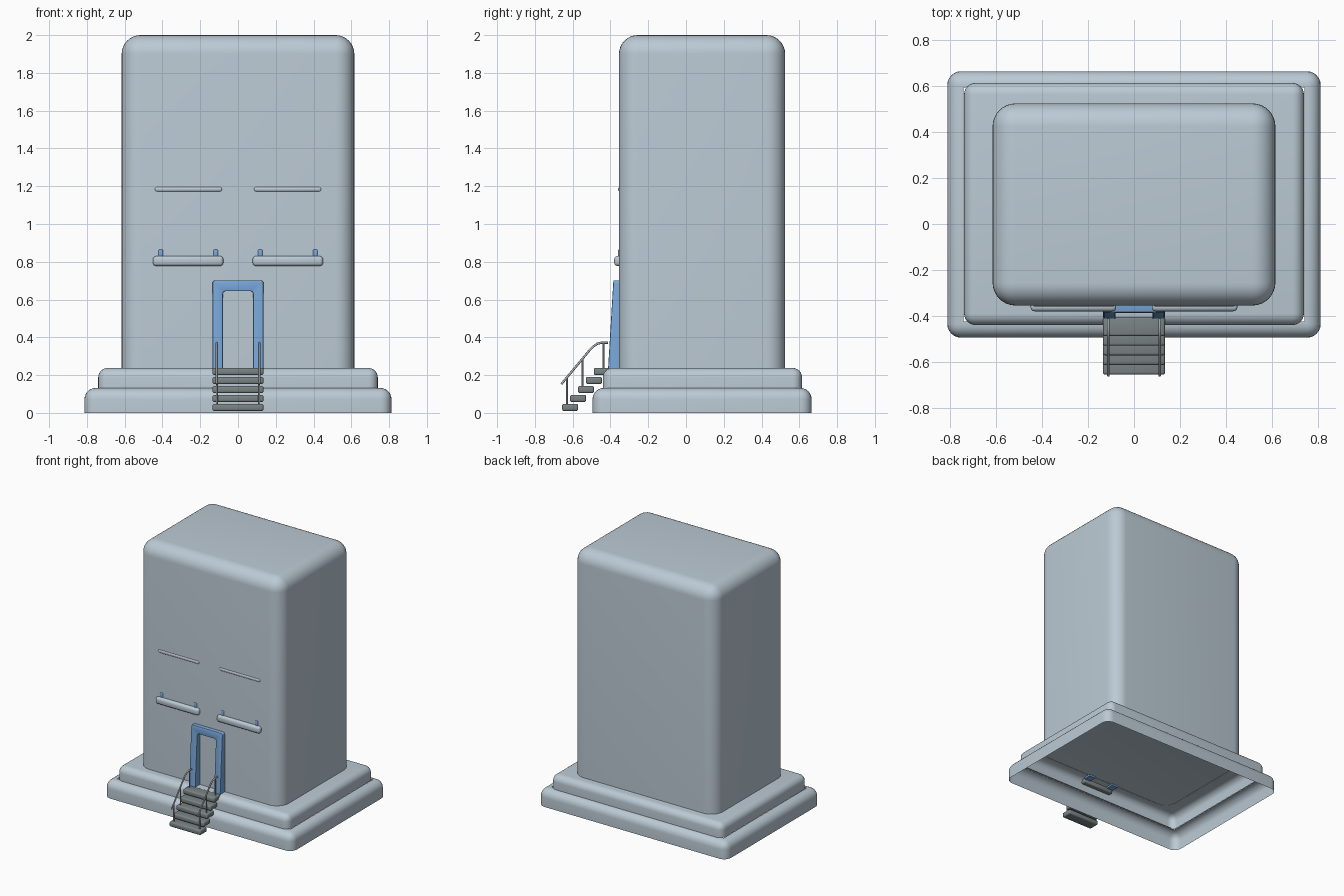
import bpy, bmesh, math
from mathutils import Vector

cube = bpy.data.objects.get("Cube")
if cube:
    bpy.data.objects.remove(cube, do_unlink=True)


def material(name, rgb):
    m = bpy.data.materials.new(name)
    m.use_nodes = True
    m.diffuse_color = (*rgb, 1)
    m.node_tree.nodes["Principled BSDF"].inputs["Base Color"].default_value = (*rgb, 1)
    return m


STONE = material("pale blue grey stone", (0.50, 0.59, 0.66))
BLUE = material("blue trim", (0.19, 0.39, 0.70))
STEP = material("dark grey steps", (0.20, 0.23, 0.235))
RAIL = material("grey rail metal", (0.42, 0.47, 0.50))


def finish(name, bm, mat, angle=40):
    bmesh.ops.recalc_face_normals(bm, faces=bm.faces)
    mesh = bpy.data.meshes.new(name)
    bm.to_mesh(mesh)
    bm.free()
    mesh.materials.append(mat)
    ob = bpy.data.objects.new(name, mesh)
    bpy.context.collection.objects.link(ob)
    bpy.ops.object.select_all(action='DESELECT')
    ob.select_set(True)
    bpy.context.view_layer.objects.active = ob
    bpy.ops.object.shade_smooth_by_angle(angle=math.radians(angle))


def box(name, lo, hi, mat, bevel, segments=3, open_bottom=False, ledge=0):
    """Rounded box; it can be open below, and its top cut back to a ledge."""
    bm = bmesh.new()
    bmesh.ops.create_cube(bm, size=1)
    lo, hi = Vector(lo), Vector(hi)
    for v in bm.verts:
        v.co = Vector(l + (c + 0.5) * (h - l) for l, c, h in zip(lo, v.co, hi))
    edges = list(bm.edges)
    if open_bottom:
        edges = [e for e in edges if max(v.co.z for v in e.verts) > lo.z + 1e-4]
    bmesh.ops.bevel(bm, geom=edges, offset=bevel, segments=segments,
                    profile=0.5, affect='EDGES', clamp_overlap=True)
    if open_bottom:
        floor = [f for f in bm.faces if all(v.co.z < lo.z + 1e-4 for v in f.verts)]
        bmesh.ops.delete(bm, geom=floor, context='FACES_ONLY')
    if ledge:
        top = [f for f in bm.faces if all(v.co.z > hi.z - 1e-4 for v in f.verts)]
        bmesh.ops.inset_region(bm, faces=top, thickness=ledge)
        bmesh.ops.delete(bm, geom=top, context='FACES')
    finish(name, bm, mat)


# Hollow plinths, open to each other, and the main block
box("lower_plinth", (-0.813, -0.495, 0), (0.813, 0.665, 0.132), STONE, 0.06, 6, True, 0.014)
box("upper_plinth", (-0.74, -0.44, 0.13), (0.74, 0.614, 0.238), STONE, 0.05, 6, True)
box("main_block", (-0.616, -0.355, 0.236), (0.616, 0.525, 2.0), STONE, 0.1, 8, True)

# Door frame: an arch thicker at the foot, with rounded corners and front rims
FOOT, HEAD = 0.225, 0.702
outline = [(-0.135, FOOT), (-0.135, HEAD), (0.135, HEAD), (0.135, FOOT),
           (0.08, FOOT), (0.08, 0.645), (-0.08, 0.645), (-0.08, FOOT)]
bm = bmesh.new()
front = [bm.verts.new((x, -0.413 + (z - FOOT) * 0.06, z)) for x, z in outline]
back = [bm.verts.new((x, -0.345, z)) for x, z in outline]
bm.faces.new(front)
bm.faces.new(back[::-1])
corners = []
for i in range(len(outline)):
    j = (i + 1) % len(outline)
    bm.faces.new((front[j], front[i], back[i], back[j]))
    if outline[i][1] > FOOT:
        corners.append(bm.edges.get((front[i], back[i])))
bmesh.ops.recalc_face_normals(bm, faces=bm.faces)
bmesh.ops.bevel(bm, geom=corners, offset=0.016, segments=4, profile=0.5, affect='EDGES')
rims = [e for e in bm.edges if all(v.co.y < -0.37 for v in e.verts)
        and max(v.co.z for v in e.verts) > FOOT + 0.01]
bmesh.ops.bevel(bm, geom=rims, offset=0.005, segments=2, profile=0.5, affect='EDGES')
finish("door_frame", bm, BLUE)

# Window sills, frame ends and lintels on both sides
for side, s in (("left", 1), ("right", -1)):
    def pair(name, x0, x1, y, z0, z1, mat, bevel):
        xs = sorted((s * x0, s * x1))
        box(side + name, (xs[0], y, z0), (xs[1], -0.33, z1), mat, bevel)

    pair("_window_sill", 0.078, 0.45, -0.38, 0.778, 0.83, STONE, 0.016)
    pair("_lintel", 0.083, 0.442, -0.36, 1.17, 1.198, STONE, 0.012)
    pair("_inner_window_post", 0.105, 0.13, -0.36, 0.82, 0.865, BLUE, 0.006)
    pair("_outer_window_post", 0.397, 0.422, -0.36, 0.82, 0.865, BLUE, 0.006)

# Flight of five separate treads
for i in range(5):
    y, z = -0.656 + i * 0.042, 0.01 + i * 0.0475
    box(f"step_{i + 1}", (-0.135, y, z), (0.135, y + 0.085, z + 0.038), STEP, 0.01, 3)


def rod(name, points, radius):
    curve = bpy.data.curves.new(name, 'CURVE')
    curve.dimensions = '3D'
    curve.bevel_depth = radius
    curve.bevel_resolution = 2
    curve.use_fill_caps = True
    spline = curve.splines.new('POLY')
    spline.points.add(len(points) - 1)
    for p, co in zip(spline.points, points):
        p.co = (*co, 1)
    curve.materials.append(RAIL)
    bpy.context.collection.objects.link(bpy.data.objects.new(name, curve))


# Handrails with three posts each
path = [(-0.66, 0.152), (-0.51, 0.332), (-0.49, 0.352), (-0.47, 0.366),
        (-0.45, 0.371), (-0.412, 0.371)]
for side, x in (("left", 0.112), ("right", -0.112)):
    rod(side + "_handrail", [(x, y, z) for y, z in path], 0.006)
    for n, (y, z0, z1) in enumerate([(-0.63, 0.04, 0.188), (-0.548, 0.13, 0.287),
                                     (-0.437, 0.23, 0.37)]):
        rod(f"{side}_rail_post_{n + 1}", [(x, y, z0), (x, y, z1)], 0.005)
